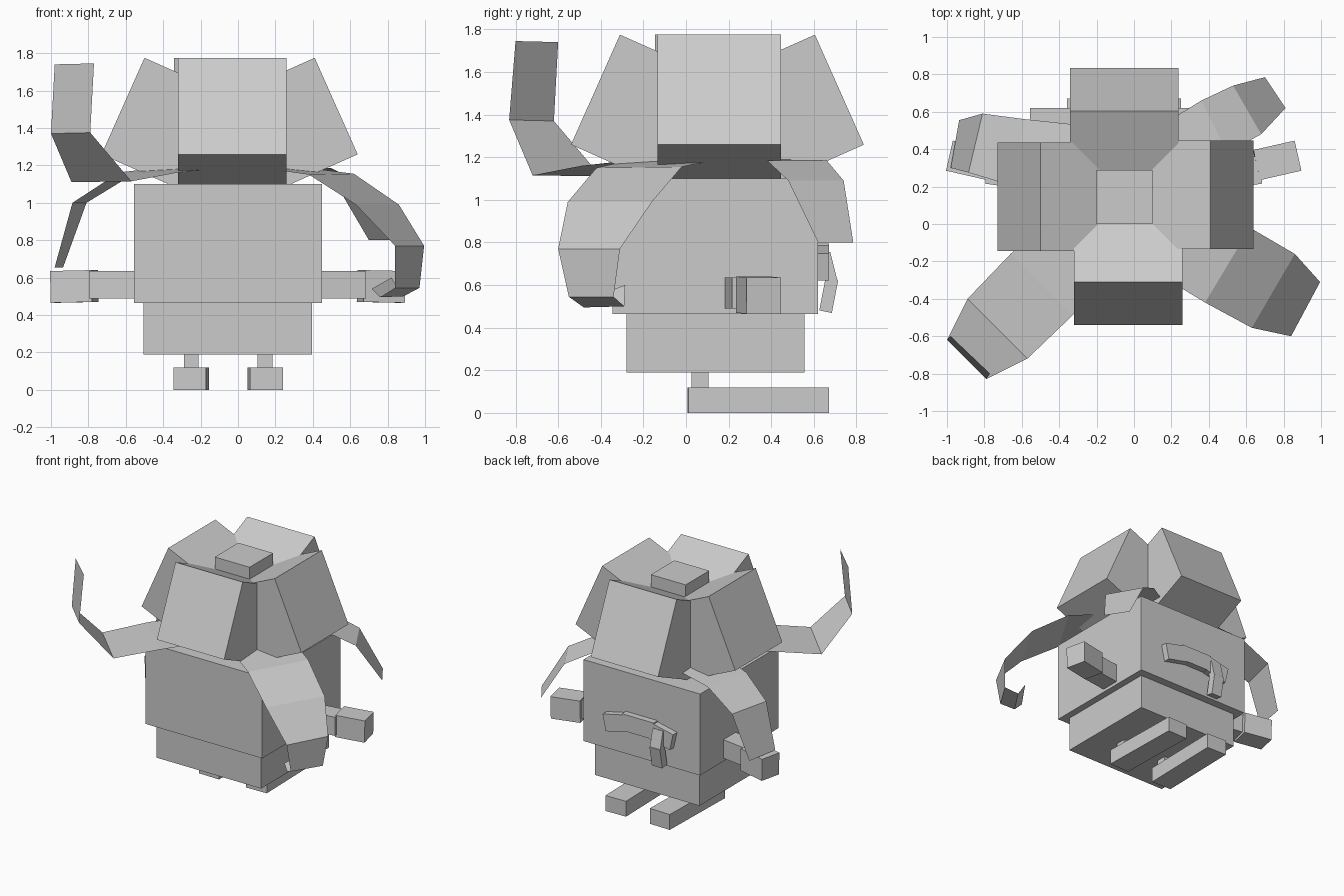
import bpy, bmesh, math
from mathutils import Vector, Matrix

cube = bpy.data.objects.get("Cube")
if cube:
    bpy.data.objects.remove(cube, do_unlink=True)

grey = bpy.data.materials.new("plain grey")
grey.use_nodes = True
COLOUR = (0.6, 0.6, 0.6, 1)
grey.diffuse_color = COLOUR
grey.node_tree.nodes["Principled BSDF"].inputs["Base Color"].default_value = COLOUR


def finish(name, bm):
    mesh = bpy.data.meshes.new(name)
    bm.to_mesh(mesh)
    bm.free()
    mesh.materials.append(grey)
    obj = bpy.data.objects.new(name, mesh)
    bpy.context.collection.objects.link(obj)
    return obj


def block(name, size, matrix):
    bm = bmesh.new()
    bmesh.ops.create_cube(bm, size=1, matrix=matrix @ Matrix.Diagonal((*size, 1)))
    return finish(name, bm)


def box(name, x, y, z, yaw=0):
    """Upright box given by its extents, optionally turned about z."""
    spans = (x, y, z)
    centre = [(a + b) / 2 for a, b in spans]
    turn = Matrix.Rotation(math.radians(yaw), 4, 'Z')
    block(name, [b - a for a, b in spans], Matrix.Translation(centre) @ turn)


def beam(name, start, end, width, height):
    """Box running from start to end."""
    a, b = Vector(start), Vector(end)
    along = (b - a).normalized()
    ref = Vector((0, 0, 1)) if abs(along.z) < 0.8 else Vector((0, 1, 0))
    side = ref.cross(along).normalized()
    frame = Matrix((along, side, along.cross(side))).transposed().to_4x4()
    block(name, ((b - a).length, width, height),
          Matrix.Translation((a + b) / 2) @ frame)


def ribbon(name, stations):
    """Flat strip through pairs of edge points."""
    bm = bmesh.new()
    rows = [[bm.verts.new(p) for p in pair] for pair in stations]
    for (a, b), (c, d) in zip(rows, rows[1:]):
        bm.faces.new((a, b, d, c))
    bmesh.ops.recalc_face_normals(bm, faces=bm.faces)
    finish(name, bm)


# Body
box("body", (-0.555, 0.45), (-0.345, 0.62), (0.465, 1.1))
box("lower_body", (-0.505, 0.395), (-0.28, 0.555), (0.19, 0.465))

# Legs and long feet
for side, x, yaw in (("right", -0.25, -1.3), ("left", 0.145, 1.3)):
    box(side + "_leg", (x - 0.04, x + 0.04), (0.025, 0.105), (0.11, 0.2))
    box(side + "_foot", (x - 0.0875, x + 0.0875), (0.01, 0.67), (0, 0.12), yaw)

# Arms and hands
for side, s in (("right", -1), ("left", 1)):
    mid = -0.055
    beam(side + "_arm", (mid + s * 0.45, 0.25, 0.562),
         (mid + s * 0.73, 0.29, 0.562), 0.15, 0.145)
    beam(side + "_hand", (mid + s * 0.71, 0.315, 0.555),
         (mid + s * 0.93, 0.365, 0.55), 0.165, 0.17)

# Four tilted petals around a central block
TILT, LENGTH, DEPTH = math.radians(24), 0.565, 0.45
petals = (("left", 0, 0.41, 0.157), ("right", 180, -0.5, 0.145),
          ("front", -90, -0.31, -0.032), ("back", 90, 0.605, -0.053))
for name, angle, outer, offset in petals:
    turn = Matrix.Rotation(math.radians(angle), 4, 'Z')
    top = (outer, offset, 1.775) if angle in (0, 180) else (offset, outer, 1.775)
    # The pivot is the middle of the outer top edge
    pose = (Matrix.Translation(top) @ turn @ Matrix.Rotation(-TILT, 4, 'Y')
            @ Matrix.Translation((-DEPTH / 2, 0, -LENGTH / 2)))
    block(name + "_petal", (DEPTH, 0.58, LENGTH), pose)
box("crown_block", (-0.2, 0.1), (0, 0.29), (1.1, 1.73))

# Flat curling tendrils
ribbon("raised_tendril", [
    ((-0.39, 0.1, 1.19), (-0.07, -0.22, 1.19)),
    ((-0.66, -0.16, 1.16), (-0.33, -0.49, 1.16)),
    ((-0.89, -0.4, 1.11), (-0.57, -0.72, 1.115)),
    ((-1, -0.62, 1.37), (-0.79, -0.83, 1.375)),
    ((-0.98, -0.6, 1.74), (-0.77, -0.8, 1.745))])
ribbon("curled_tendril", [
    ((0.35, 0.15, 1.19), (0.1, -0.25, 1.19)),
    ((0.62, -0.02, 1.155), (0.38, -0.42, 1.15)),
    ((0.86, -0.16, 0.99), (0.63, -0.555, 0.99)),
    ((0.995, -0.31, 0.77), (0.84, -0.6, 0.77)),
    ((0.97, -0.34, 0.545), (0.84, -0.55, 0.545)),
    ((0.885, -0.29, 0.5), (0.76, -0.48, 0.495)),
    ((0.82, -0.285, 0.6), (0.715, -0.45, 0.54))])
ribbon("back_left_tendril", [
    ((0.1, 0.5, 1.19), (0.25, 0.25, 1.19)),
    ((0.36, 0.66, 1.185), (0.5, 0.38, 1.185)),
    ((0.53, 0.74, 1.09), (0.68, 0.48, 1.09)),
    ((0.7, 0.785, 0.8), (0.81, 0.62, 0.8))])
ribbon("back_right_tendril", [
    ((-0.3, 0.53, 1.18), (-0.45, 0.15, 1.18)),
    ((-0.58, 0.56, 1.14), (-0.67, 0.21, 1.14)),
    ((-0.81, 0.59, 1.0), (-0.885, 0.275, 1.0)),
    ((-0.935, 0.555, 0.655), (-0.98, 0.3, 0.655))])

# Arched mouth with a bent tongue on the rear face
beam("mouth_middle", (-0.19, 0.64, 0.73), (0.085, 0.64, 0.73), 0.06, 0.13)
for side, s in (("right", -1), ("left", 1)):
    beam("mouth_" + side, (-0.053 + s * 0.11, 0.64, 0.725),
         (-0.053 + s * 0.29, 0.64, 0.685), 0.06, 0.13)
beam("tongue_upper", (-0.23, 0.65, 0.75), (-0.23, 0.685, 0.61), 0.09, 0.055)
beam("tongue_lower", (-0.23, 0.685, 0.63), (-0.23, 0.655, 0.475), 0.09, 0.06)
